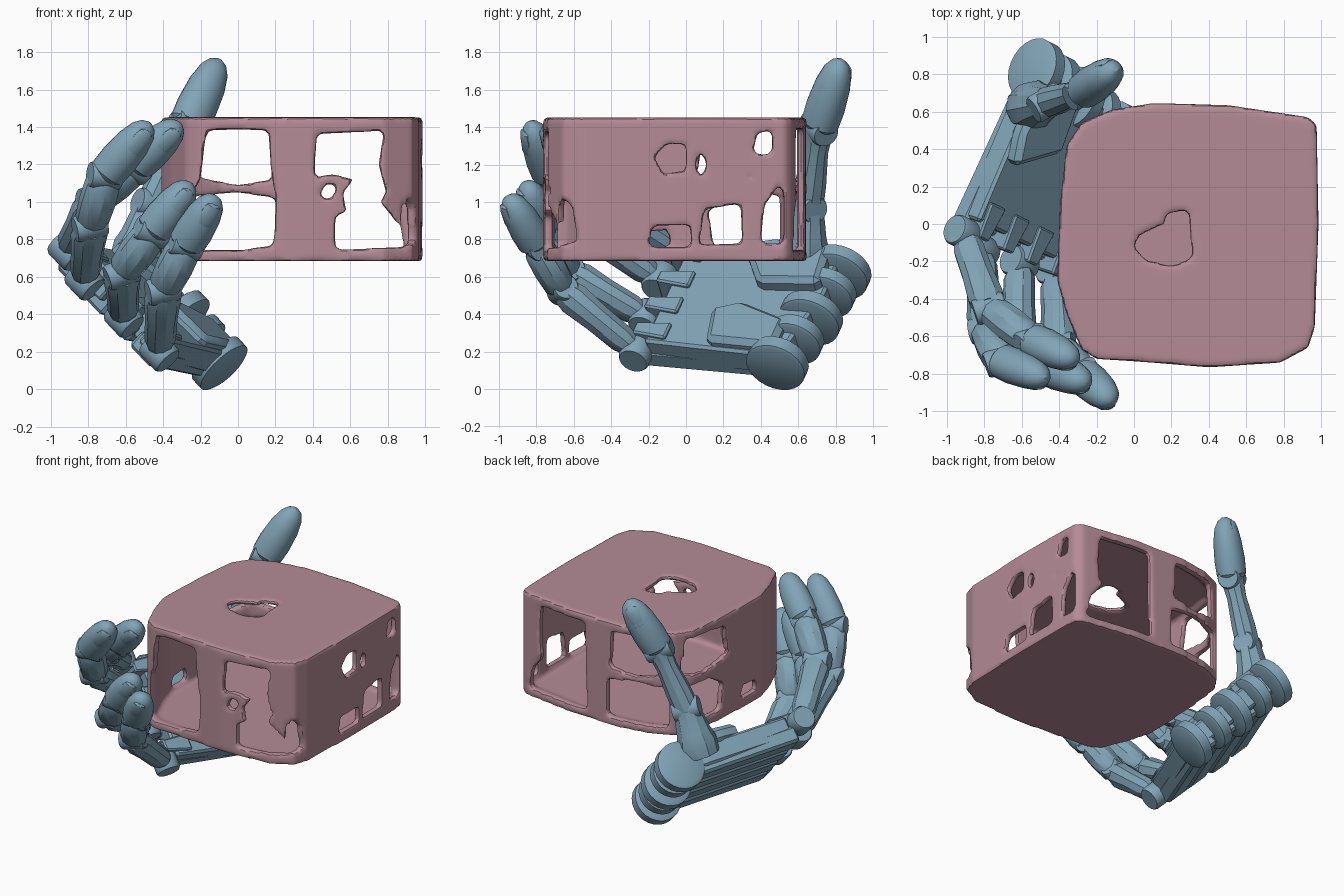
import bpy, bmesh, math
from mathutils import Vector

if "Cube" in bpy.data.objects:
    bpy.data.objects.remove(bpy.data.objects["Cube"])

def material(name, col):
    m = bpy.data.materials.new(name)
    m.diffuse_color = (*col, 1)
    m.use_nodes = True
    m.node_tree.nodes["Principled BSDF"].inputs["Base Color"].default_value = m.diffuse_color
    return m

BLUE = material("hand_blue", (0.22, 0.37, 0.47))
PINK = material("case_pink", (0.46, 0.26, 0.31))

def finish(name, bm, mat):
    bmesh.ops.recalc_face_normals(bm, faces=bm.faces)
    me = bpy.data.meshes.new(name)
    bm.to_mesh(me)
    bm.free()
    me.materials.append(mat)
    ob = bpy.data.objects.new(name, me)
    bpy.context.collection.objects.link(ob)
    return ob

def prism(name, poly, lo, hi, place, mat=BLUE, bevel=0):
    """Extrude a 2D outline from lo to hi; place(u, v, w) gives the 3D point."""
    bm = bmesh.new()
    a, b = ([bm.verts.new(place(u, v, w)) for u, v in poly] for w in (lo, hi))
    n = len(poly)
    bm.faces.new(a)
    bm.faces.new(b)
    for i in range(n):
        bm.faces.new((a[i], a[(i + 1) % n], b[(i + 1) % n], b[i]))
    if bevel:
        bmesh.ops.bevel(bm, geom=bm.edges[:], offset=bevel, segments=1, affect='EDGES')
    return finish(name, bm, mat)

def loft(name, p, q, rings, sides=12, out=(0, -1, 0), flat=1.0):
    """Rings of (fraction, radius) along p-q, flattened along out."""
    p, q = Vector(p), Vector(q)
    d = (q - p).normalized()
    v = Vector(out)
    v = (v - d * v.dot(d)).normalized()
    u = d.cross(v)
    bm = bmesh.new()
    rows = []
    for f, r in rings:
        c = p.lerp(q, f)
        rows.append([bm.verts.new(c + u * r * math.cos(t) + v * r * flat * math.sin(t))
                     for t in (math.tau * (i + .5) / sides for i in range(sides))])
    bm.faces.new(rows[0])
    bm.faces.new(rows[-1])
    for a, b in zip(rows, rows[1:]):
        for i in range(sides):
            j = (i + 1) % sides
            bm.faces.new((a[i], a[j], b[j], b[i]))
    return finish(name, bm, BLUE)

def disc(name, c, axis, r, w):
    c, axis = Vector(c), Vector(axis).normalized()
    ref = (0, 0, 1) if abs(axis.z) < .9 else (1, 0, 0)
    return loft(name, c - axis * w / 2, c + axis * w / 2,
                [(0, r * .9), (.1, r), (.9, r), (1, r * .9)], 24, ref)

# --- hollow case: outline shell with ragged windows, remeshed soft ---
outline = [(-.41, -.3), (-.36, -.48), (-.28, -.67), (-.2, -.72), (.1, -.74), (.4, -.765),
           (.78, -.74), (.93, -.66), (.965, -.55), (.985, 0), (.975, .53), (.93, .57),
           (.5, .635), (.1, .645), (-.12, .61), (-.28, .54), (-.36, .42), (-.395, .1)]
inner = [(.29 + (x - .29) * .935, -.06 + (y + .06) * .935) for x, y in outline]
along_z = lambda u, v, w: (u, v, w)
along_y = lambda u, v, w: (u, w, v)
along_x = lambda u, v, w: (w, u, v)
case = prism("hollow_case", outline, .685, 1.452, along_z, PINK)

top = [[(0, -.12), (.03, -.06), (.16, .0), (.18, .06), (.29, .07), (.31, -.18), (.2, -.225), (.06, -.19)]]
front = [[(-.2, 1.12), (-.17, 1.37), (-.1, 1.39), (.16, 1.38), (.18, 1.13), (.2, 1.03), (.19, .77),
          (.0, .74), (-.24, .745), (-.24, 1.05)],
         [(.41, 1.13), (.42, 1.36), (.78, 1.38), (.75, 1.2), (.79, 1.05), (.76, 1.0), (.87, .86),
          (.9, .76), (.52, .745), (.52, .92), (.58, .95), (.56, 1.05), (.62, 1.12), (.5, 1.15)],
         [(.43, 1.02), (.47, 1.1), (.53, 1.08), (.5, 1.02)]]
back = [[(-.21, 1.13), (-.19, 1.38), (.16, 1.39), (.18, 1.12), (.0, 1.09)],
        [(-.24, .745), (-.24, 1.03), (.0, 1.05), (.2, 1.02), (.2, .745)],
        [(.4, 1.39), (.38, .745), (.89, .745), (.86, .9), (.78, 1.0), (.8, 1.2), (.78, 1.39)]]
right = [[(-.17, 1.24), (-.1, 1.31), (0, 1.31), (0, 1.17), (-.12, 1.15)],
         [(.05, 1.2), (.08, 1.27), (.11, 1.2), (.08, 1.13)],
         [(-.2, .76), (-.18, .87), (.02, .88), (.03, .76)],
         [(.07, .77), (.1, .96), (.29, .99), (.3, .78)],
         [(.36, 1.26), (.38, 1.37), (.46, 1.38), (.46, 1.25)],
         [(.4, .78), (.42, .98), (.52, 1.12), (.52, .78)],
         [(.32, 1.12), (.34, 1.16), (.37, 1.12)],
         [(-.68, .77), (-.67, 1.03), (-.61, .98), (-.58, .79)]]
left = [[(.06, 1.15), (.1, 1.37), (.46, 1.39), (.5, 1.13), (.3, 1.1)],
        [(.15, .76), (.12, .95), (.25, 1.03), (.5, 1.04), (.5, .76)],
        [(-.26, .76), (-.24, .84), (-.1, .85), (-.08, .76)]]
cuts = [prism("inner_cutter", inner, .732, 1.412, along_z)]
for polys, place, lo, hi in ((top, along_z, 1.3, 1.6), (front, along_y, -.9, -.45),
                             (back, along_y, .4, .8), (right, along_x, .85, 1.1),
                             (left, along_x, -.5, -.2)):
    cuts += [prism("window_cutter", p, lo, hi, place) for p in polys]
for c in cuts:
    c.hide_render = True
    m = case.modifiers.new("cut", 'BOOLEAN')
    m.operation, m.object, m.solver = 'DIFFERENCE', c, 'EXACT'
m = case.modifiers.new("soften", 'REMESH')
m.mode, m.voxel_size = 'VOXEL', .016
m = case.modifiers.new("smooth", 'SMOOTH')
m.factor, m.iterations = .5, 4
bpy.context.view_layer.update()
baked = bpy.data.meshes.new_from_object(case.evaluated_get(bpy.context.evaluated_depsgraph_get()))
case.modifiers.clear()
case.data = baked
baked.materials.clear()
baked.materials.append(PINK)
for c in cuts:
    bpy.data.objects.remove(c)

# --- palm, in its own frame: s knuckles-to-wrist, t index-to-little, h towards case ---
K = Vector((-.67, -.16, .47))
A = Vector((.41, .906, -.09)).normalized()
W = Vector((.65, -.32, -.69)).normalized()
N = W.cross(A).normalized()
local = lambda s, t, h: K + A * s + W * t + N * h

prism("palm_core", [(.08, -.38), (.75, -.4), (.97, -.36), (.97, -.1), (.88, .36), (.7, .39), (.08, .38)],
      -.07, .08, local, bevel=.015)
for i, t in enumerate((-.3, -.1, .1, .3)):
    prism("metacarpal_%d" % i, [(.05, t - .088), (.9, t - .08), (.9, t + .08), (.05, t + .088)],
          -.115, .0, local, bevel=.018)
    prism("palm_ridge_%d" % i, [(.0, t - .04), (.2, t - .06), (.2, t + .06), (.0, t + .04)],
          -.05, .1, local, bevel=.01)
prism("little_finger_pad", [(.4, .12), (.55, .05), (.85, .15), (.85, .37), (.45, .37)],
      .05, .135, local, bevel=.03)
prism("thumb_pad", [(.42, -.36), (.6, -.42), (.92, -.4), (.95, -.12), (.6, -.08)],
      .05, .16, local, bevel=.03)
for i, (s, t, r) in enumerate(((.95, -.36, .17), (.94, -.2, .15), (.91, .0, .17),
                               (.88, .17, .15), (.84, .36, .165))):
    disc("wrist_disc_%d" % i, local(s, t, -.01), W, r, .09)

# --- digits ---
TIP = [(0, .08), (.06, .1), (.3, .104), (.62, .095), (.84, .075), (.95, .048), (1, .016)]
MID = [(.02, .07), (.12, .092), (.5, .1), (.85, .096), (.95, .078)]
BASE = [(.06, .06), (.2, .085), (.55, .088), (.85, .1), (.97, .085)]

def digit(name, pts, out, scale=1.0, profiles=(BASE, MID, TIP)):
    pts = [Vector(p) for p in pts]
    for part, p, q, prof in zip(("base", "middle", "tip"), pts, pts[1:], profiles):
        sides = 20 if part == "tip" else 10
        loft(f"{name}_{part}", p, q, [(f, r * scale) for f, r in prof], sides, out, .92)
    # hinge pins and nail
    for i in (1, 2):
        ax = (pts[i] - pts[i - 1]).cross(Vector(out))
        disc(f"{name}_hinge_{i}", pts[i], ax, .072 * scale, .17 * scale)
    d = pts[3] - pts[2]
    v = Vector(out)
    v = (v - d * v.dot(d) / d.length_squared).normalized()
    loft(f"{name}_nail", pts[2] + d * .52 + v * .072 * scale, pts[2] + d * .93 + v * .046 * scale,
         [(0, .03), (.15, .05), (.7, .05), (.92, .038), (1, .015)], 14, v, .45)

fingers = {
    "index": [(-.91, -.05, .74), (-.77, -.45, 1.0), (-.55, -.62, 1.19), (-.31, -.73, 1.42)],
    "middle": [(-.82, -.14, .58), (-.79, -.56, .87), (-.71, -.73, 1.14), (-.47, -.83, 1.42)],
    "ring": [(-.61, -.21, .38), (-.62, -.62, .62), (-.46, -.77, .84), (-.25, -.85, 1.1)],
    "little": [(-.42, -.26, .2), (-.4, -.66, .53), (-.28, -.8, .77), (-.12, -.95, 1.03)]}
for name, pts in fingers.items():
    digit(name + "_finger", pts, (.3, -1, -.3))
    disc(name + "_knuckle", pts[0], W, .085, .15)

digit("thumb", [(-.56, .63, .66), (-.46, .65, .98), (-.27, .71, 1.4), (-.1, .83, 1.76)], (-.5, .9, 0), 1.08,
      ([(0, .125), (.3, .13), (.5, .11), (1, .085)],
       [(-.05, .085), (.3, .082), (.7, .068), (.88, .075), (.97, .08)], TIP))

# --- shading ---
for ob in bpy.context.scene.objects:
    ob.select_set(True)
bpy.context.view_layer.objects.active = case
bpy.ops.object.shade_smooth_by_angle(angle=math.radians(32))
